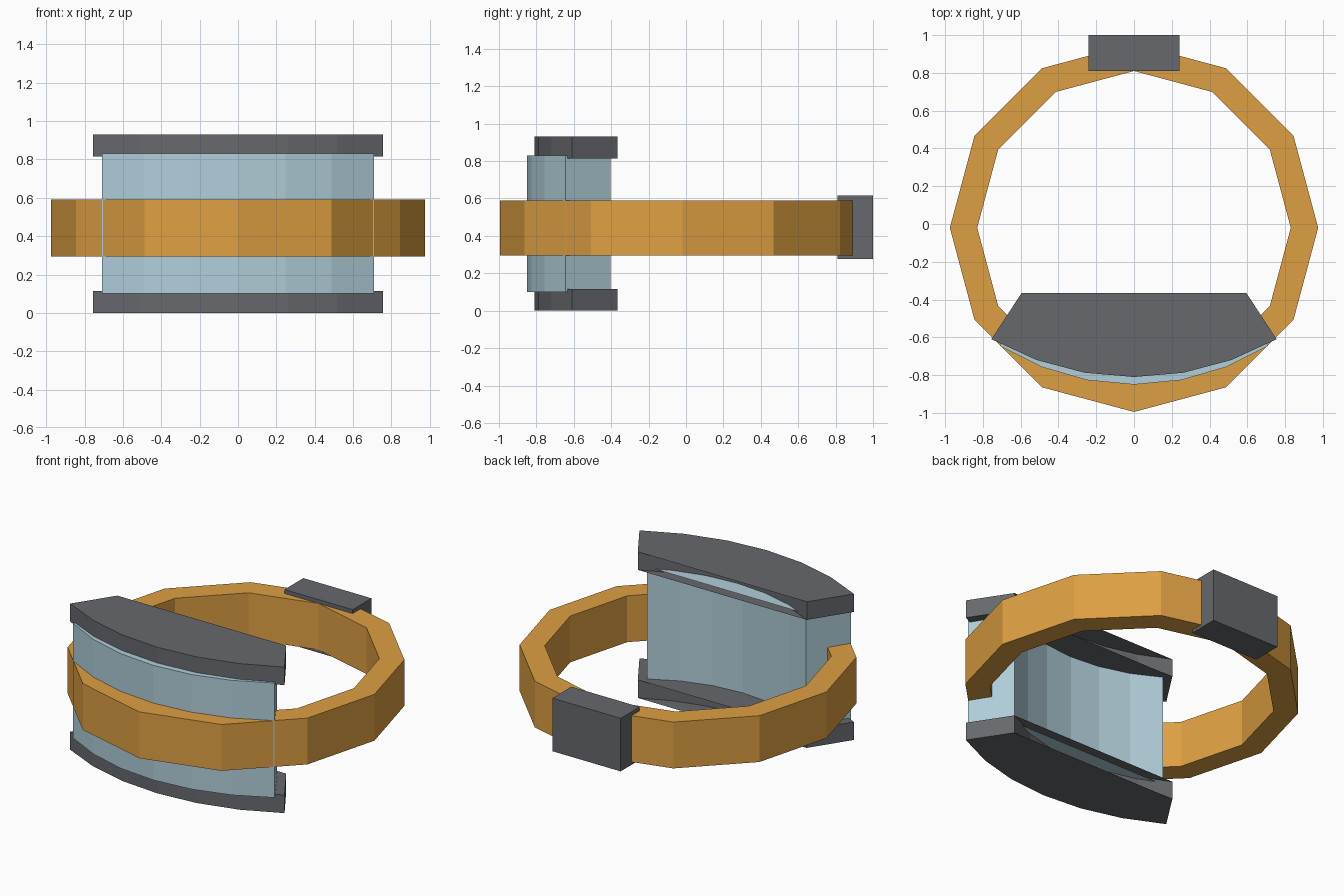
import bpy
from math import sin, cos, pi, asin

if "Cube" in bpy.data.objects:
    bpy.data.objects.remove(bpy.data.objects["Cube"])


def material(name, rgb):
    m = bpy.data.materials.new(name)
    m.diffuse_color = (*rgb, 1)
    m.use_nodes = True
    m.node_tree.nodes["Principled BSDF"].inputs["Base Color"].default_value = m.diffuse_color
    return m


ORANGE = material("orange", (0.73, 0.35, 0.055))
GLASS = material("pale_blue", (0.44, 0.62, 0.70))
DARK = material("dark_grey", (0.135, 0.14, 0.155))


def add_mesh(name, verts, faces, mat):
    me = bpy.data.meshes.new(name)
    me.from_pydata(verts, [], faces)
    me.materials.append(mat)
    ob = bpy.data.objects.new(name, me)
    bpy.context.collection.objects.link(ob)
    return ob


def prism_wall(loop, z0, z1):
    """Vertices (bottom then top) and outward walls of a counter-clockwise loop."""
    n = len(loop)
    verts = [(x, y, z) for z in (z0, z1) for x, y in loop]
    walls = [(i, (i + 1) % n, (i + 1) % n + n, i + n) for i in range(n)]
    return verts, walls


def curved_panel(name, half_w, front_y, corner_y, back_x, back_y, z0, z1, mat, seg=6):
    """Bowed panel: concave back wall, with flat ends spanning straight across the back."""
    sag = corner_y - front_y
    r = (half_w ** 2 + sag ** 2) / (2 * sag)
    cy = front_y + r
    a = asin(half_w / r)
    r_in = (back_x ** 2 + (cy - back_y) ** 2) ** 0.5
    b = asin(back_x / r_in)
    steps = [-1 + 2 * i / seg for i in range(seg + 1)]
    outer = [(r * sin(a * t), cy - r * cos(a * t)) for t in steps]
    inner = [(r_in * sin(b * t), cy - r_in * cos(b * t)) for t in reversed(steps)]
    verts, faces = prism_wall(outer + inner, z0, z1)
    n = len(outer + inner)
    end = list(range(seg + 2)) + [n - 1]
    faces += [end[::-1], [i + n for i in end]]
    return add_mesh(name, verts, faces, mat)


# Twelve-sided head band
N, CY, Z0, Z1 = 12, -0.02, 0.295, 0.59
verts = [(r * sin(2 * pi * i / N), CY + r * cos(2 * pi * i / N), z)
         for r, z in ((0.975, Z0), (0.975, Z1), (0.83, Z1), (0.83, Z0)) for i in range(N)]
faces = [(k * N + i, k * N + (i + 1) % N, (k + 1) % 4 * N + (i + 1) % N, (k + 1) % 4 * N + i)
         for k in range(4) for i in range(N)]
band = add_mesh("band", verts, [f[::-1] for f in faces], ORANGE)

# Curved glass and its two frame rails
curved_panel("glass", 0.71, -0.85, -0.645, 0.56, -0.405, 0.10, 0.83, GLASS)
for name, z0, z1 in (("lower_rail", 0.0, 0.115), ("upper_rail", 0.815, 0.93)):
    curved_panel(name, 0.755, -0.81, -0.61, 0.595, -0.365, z0, z1, DARK)

# Buckle block at the back
loop = [(-0.24, 0.81), (0.24, 0.81), (0.24, 1.0), (-0.24, 1.0)]
verts, faces = prism_wall(loop, 0.277, 0.615)
add_mesh("buckle", verts, faces + [(3, 2, 1, 0), (4, 5, 6, 7)], DARK)
